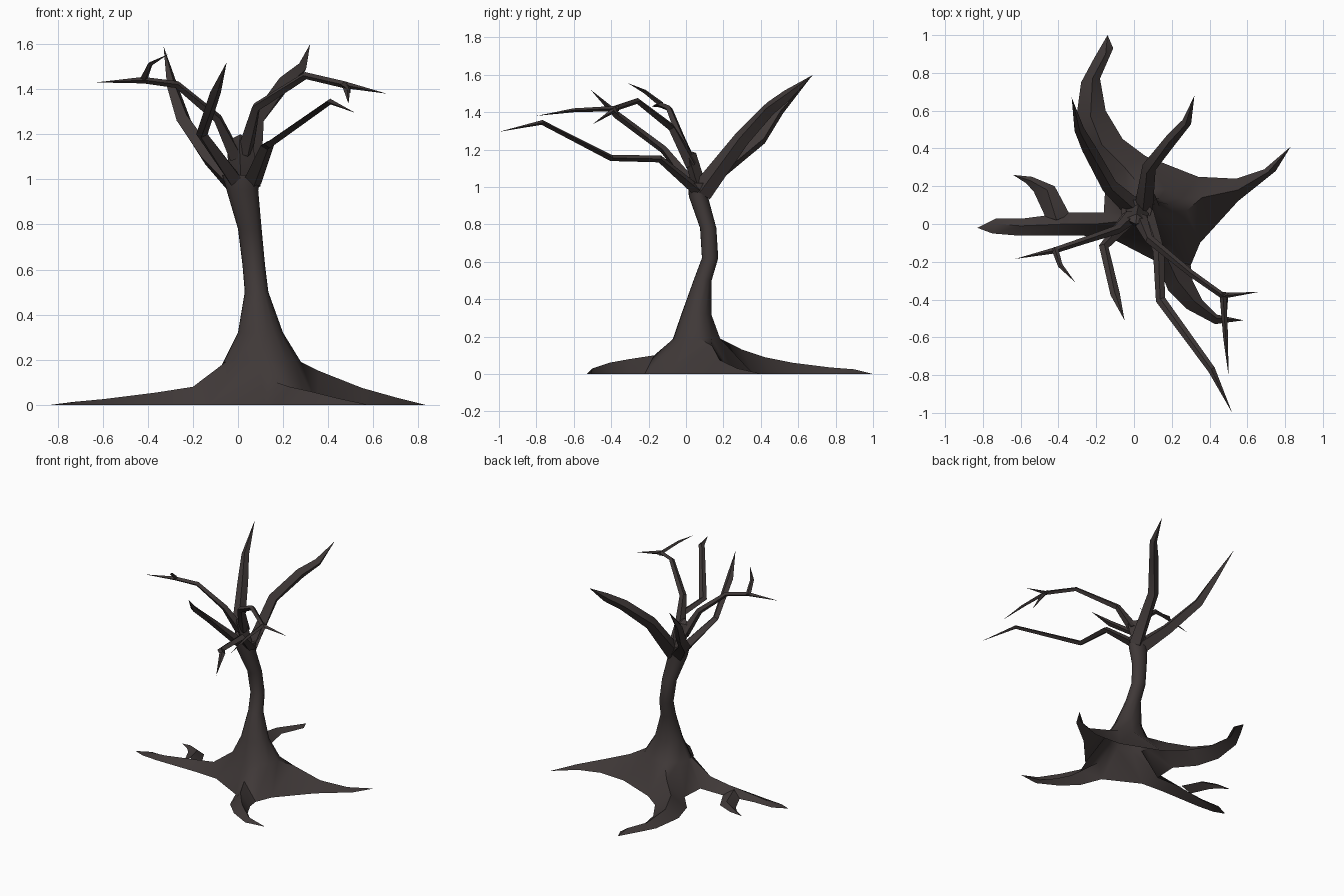
import bpy, bmesh, math
from mathutils import Vector

if "Cube" in bpy.data.objects:
    bpy.data.objects.remove(bpy.data.objects["Cube"])

bark = bpy.data.materials.new("dark_bark")
bark.diffuse_color = (0.05, 0.04, 0.039, 1)
bark.use_nodes = True
bark.node_tree.nodes["Principled BSDF"].inputs["Base Color"].default_value = bark.diffuse_color


def finish(name, bm, angle):
    bmesh.ops.recalc_face_normals(bm, faces=bm.faces)
    me = bpy.data.meshes.new(name)
    bm.to_mesh(me)
    bm.free()
    ob = bpy.data.objects.new(name, me)
    bpy.context.collection.objects.link(ob)
    me.materials.append(bark)
    bpy.context.view_layer.objects.active = ob
    ob.select_set(True)
    bpy.ops.object.shade_smooth_by_angle(angle=math.radians(angle))
    ob.select_set(False)


def bridge(bm, a, b, closed):
    n = len(a)
    for i in range(n if closed else n - 1):
        j = (i + 1) % n
        bm.faces.new((a[i], a[j], b[j], b[i]))


def grow_root(bm, start, stations, tip):
    """Tent-shaped root: right foot, ridge, left foot at each station, then a tip."""
    prev = start
    for r, m, l in stations:
        cur = [bm.verts.new((*r, 0)), bm.verts.new(m), bm.verts.new((*l, 0))]
        bridge(bm, prev, cur, False)
        prev = cur
    t = bm.verts.new((*tip, 0))
    for i in (0, 1):
        bm.faces.new((prev[i], prev[i + 1], t))


# Trunk foot: right foot, ridge, left foot of each of the four roots
foot = [(.35, -.1, 0), (.36, .14, .15), (.34, .25, 0),
        (.06, .36, 0), (-.05, .3, .13), (-.15, .23, 0),
        (-.16, .06, 0), (-.2, 0, .08), (-.13, -.07, 0),
        (.12, -.2, 0), (.17, -.17, .1), (.3, -.22, 0)]
angles = [-30, 5, 35, 70, 110, 145, 180, 200, 225, 265, 285, 308]
# Trunk rings: z, x min, x max, y min, y max
rings = [(.19, -.065, .28, -.07, .19), (.32, 0, .2, -.025, .14), (.5, .03, .135, .04, .14),
         (.62, .02, .12, .085, .175), (.78, 0, .105, .075, .165),
         (.95, -.05, .09, .015, .12), (1.02, -.07, .095, .01, .13)]

bm = bmesh.new()
base = [bm.verts.new(p) for p in foot]
prev = base
for z, x0, x1, y0, y1 in rings:
    cur = []
    for a in angles:
        c, s = math.cos(math.radians(a)), math.sin(math.radians(a))
        cur.append(bm.verts.new(((x0 + x1) / 2 + c * (x1 - x0) / 2,
                                 (y0 + y1) / 2 + s * (y1 - y0) / 2, z)))
    bridge(bm, prev, cur, True)
    prev = cur
bm.faces.new(prev)

# Right, back, left and front roots
grow_root(bm, base[0:3], [((.55, .12), (.55, .18, .075), (.54, .24)),
                          ((.75, .28), (.71, .275, .03), (.69, .29))], (.83, .41))
grow_root(bm, base[3:6], [((-.06, .45), (-.17, .42, .09), (-.26, .36)),
                          ((-.15, .6), (-.23, .57, .06), (-.31, .53)),
                          ((-.18, .77), (-.22, .77, .035), (-.28, .75)),
                          ((-.11, .93), (-.15, .9, .025), (-.21, .88))], (-.14, 1.0))
grow_root(bm, base[6:9], [((-.35, .06), (-.36, 0, .055), (-.3, -.06)),
                          ((-.58, .03), (-.6, -.01, .025), (-.63, -.06)),
                          ((-.73, .03), (-.73, 0, .013), (-.75, -.05))], (-.83, -.02))
grow_root(bm, base[9:12], [((.18, -.35), (.23, -.3, .08), (.31, -.3)),
                           ((.28, -.45), (.32, -.41, .06), (.36, -.4)),
                           ((.43, -.53), (.44, -.5, .03), (.44, -.48))], (.58, -.51))
finish("trunk_and_roots", bm, 45)

# Small fork on the left root
bm = bmesh.new()
start = [bm.verts.new(p) for p in [(-.34, .05, 0), (-.41, .02, .045), (-.47, .04, 0)]]
grow_root(bm, start, [((-.42, .2), (-.46, .18, .03), (-.53, .17)),
                      ((-.54, .25), (-.55, .23, .02), (-.57, .215))], (-.64, .26))
finish("root_fork", bm, 45)


def branch(name, path, widths, flat):
    """Four-sided tapering branch; the last path point is the pointed tip."""
    bm = bmesh.new()
    pts = [Vector(p) for p in path]
    prev = None
    for i, w in enumerate(widths):
        d = (pts[i + 1] - pts[max(i - 1, 0)]).normalized()
        side = d.cross(Vector((0, 0, 1))).normalized()
        up = side.cross(d)
        cur = [bm.verts.new(pts[i] + o) for o in
               (side * w, up * w * flat, -side * w, -up * w * flat)]
        if prev:
            bridge(bm, prev, cur, True)
        else:
            bm.faces.new(cur)
        prev = cur
    tip = bm.verts.new(pts[-1])
    for k in range(4):
        bm.faces.new((prev[k], prev[(k + 1) % 4], tip))
    finish(name, bm, 35)


branch("back_right_branch", [(.05, .08, .97), (.08, .3, 1.26), (.2, .45, 1.42),
                             (.28, .54, 1.49), (.32, .68, 1.6)], [.05, .037, .032, .025], 1.2)
branch("back_left_branch", [(.0, .08, .97), (-.13, .2, 1.1), (-.24, .4, 1.26),
                            (-.29, .5, 1.41), (-.33, .67, 1.59)], [.055, .042, .036, .026], 1.0)
branch("upper_stem", [(.02, .08, .98), (.01, .02, 1.17), (.01, 0, 1.2)], [.06, .06], .6)
branch("upper_right_branch", [(.03, .03, 1.12), (.08, -.08, 1.32), (.3, -.26, 1.46),
                              (.47, -.38, 1.42), (.66, -.36, 1.38)], [.04, .024, .018, .017], .9)
branch("upper_right_twig", [(.47, -.36, 1.42), (.485, -.6, 1.41), (.5, -.8, 1.38)],
       [.018, .013], .8)
branch("upper_right_spur", [(.48, -.37, 1.42), (.49, -.5, 1.335)], [.02], .8)
branch("lower_right_branch", [(.06, .06, .98), (.13, -.14, 1.15), (.14, -.4, 1.155),
                              (.41, -.77, 1.345), (.52, -1.0, 1.295)],
       [.045, .03, .026, .02], .65)
branch("left_branch", [(-.01, .04, 1.1), (-.09, -.03, 1.27), (-.27, -.09, 1.42),
                       (-.42, -.14, 1.44), (-.63, -.185, 1.43)], [.04, .024, .018, .016], .9)
branch("left_twig", [(-.42, -.13, 1.44), (-.39, -.22, 1.51), (-.31, -.31, 1.555)],
       [.018, .013], .8)
branch("front_left_branch", [(0, .06, .98), (-.16, -.12, 1.2), (-.1, -.37, 1.385),
                             (-.05, -.51, 1.52)], [.045, .026, .025], .8)
